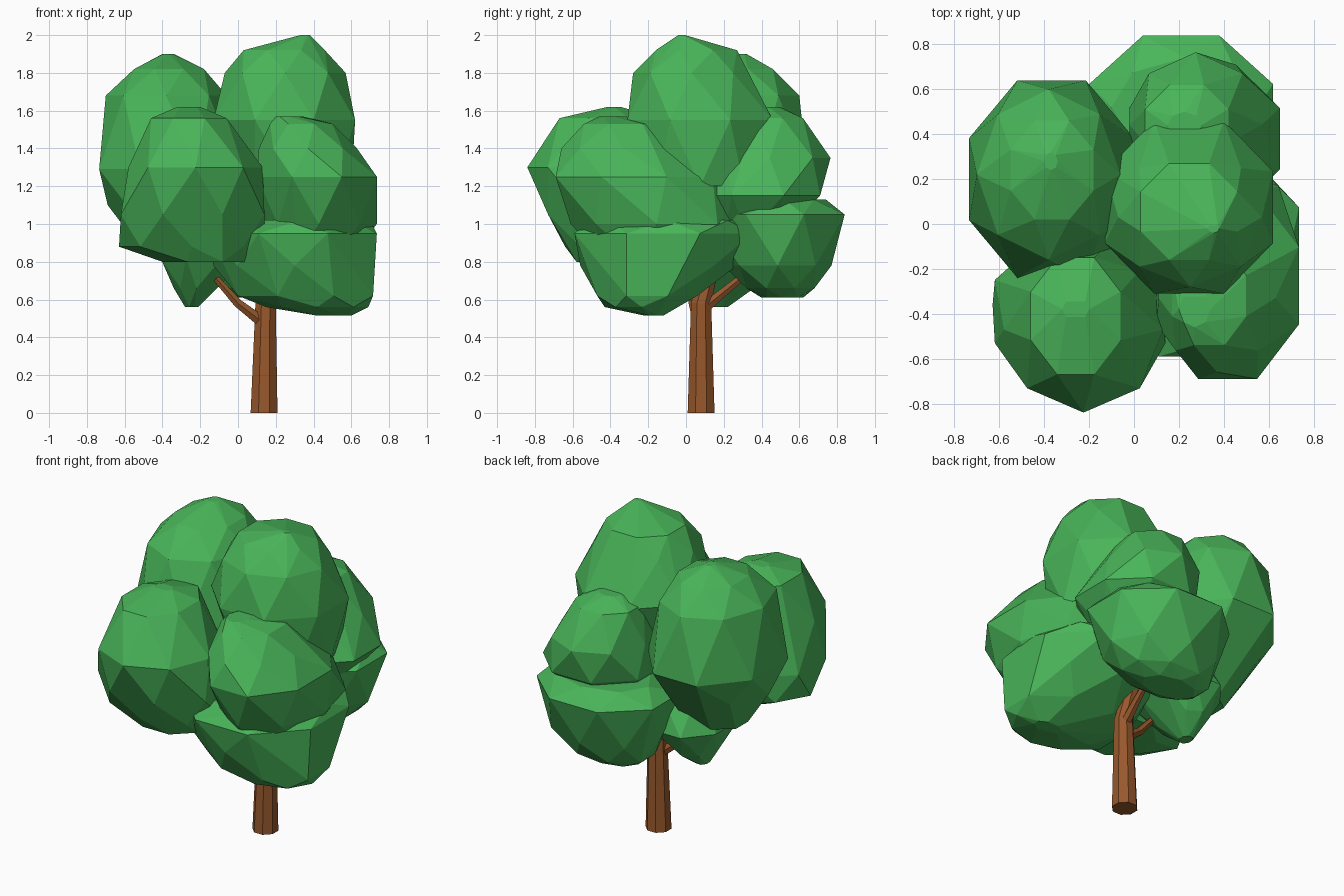
import bpy, bmesh, math
from mathutils import Vector


def material(name, rgb):
    m = bpy.data.materials.new(name)
    m.diffuse_color = (*rgb, 1)
    return m


LEAF = material("leaf green", (0.066, 0.46, 0.10))
BARK = material("bark brown", (0.31, 0.098, 0.025))


def finish(bm, name, mat):
    bmesh.ops.recalc_face_normals(bm, faces=bm.faces)
    me = bpy.data.meshes.new(name)
    bm.to_mesh(me)
    bm.free()
    me.materials.append(mat)
    ob = bpy.data.objects.new(name, me)
    bpy.context.collection.objects.link(ob)
    return ob


def clump(name, *rings, sides=8):
    """Faceted leaf clump: hull of octagonal rings (z, x0, x1, y0, y1), staggered."""
    bm = bmesh.new()
    for i, (z, x0, x1, y0, y1) in enumerate(rings):
        off = 0.5 * (i % 2)
        reach = math.cos(off * math.tau / sides)
        for k in range(sides):
            a = (k + off) * math.tau / sides
            bm.verts.new(((x0 + x1) / 2 + (x1 - x0) / 2 * math.cos(a) / reach,
                          (y0 + y1) / 2 + (y1 - y0) / 2 * math.sin(a) / reach, z))
    bmesh.ops.convex_hull(bm, input=bm.verts)
    bmesh.ops.delete(bm, geom=[v for v in bm.verts if not v.link_faces], context='VERTS')
    # merge nearly flat triangles into larger facets
    bmesh.ops.dissolve_limit(bm, angle_limit=math.radians(8),
                             verts=bm.verts, edges=bm.edges)
    return finish(bm, name, LEAF)


def limb(name, path, radii, sides):
    """Tapered polygonal tube along a path."""
    bm = bmesh.new()
    pts = [Vector(q) for q in path]
    rings = []
    for i, q in enumerate(pts):
        d = pts[min(i + 1, len(pts) - 1)] - pts[max(i - 1, 0)]
        if i == 0 and abs(q.z) < 1e-6:
            d = Vector((0, 0, 1))
        d.normalize()
        u = Vector((0, 1, 0)).cross(d) if abs(d.y) < 0.7 else Vector((1, 0, 0)).cross(d)
        u.normalize()
        w = d.cross(u)
        rings.append([bm.verts.new(q + radii[i] * (
            u * math.cos((k + 0.5) * math.tau / sides) +
            w * math.sin((k + 0.5) * math.tau / sides))) for k in range(sides)])
    for a, b in zip(rings, rings[1:]):
        for k in range(sides):
            n = (k + 1) % sides
            bm.faces.new((a[k], a[n], b[n], b[k]))
    bm.faces.new(rings[0][::-1])
    bm.faces.new(rings[-1])
    return finish(bm, name, BARK)


# upper leaf clumps
clump("crown_top",
      (2.0, 0.33, 0.38, -0.04, 0.0), (1.92, 0.03, 0.46, -0.16, 0.27),
      (1.8, -0.07, 0.57, -0.28, 0.34), (1.55, -0.13, 0.62, -0.31, 0.46),
      (1.2, 0.0, 0.6, -0.25, 0.4))
clump("crown_left_back",
      (1.9, -0.4, -0.34, 0.24, 0.32), (1.82, -0.55, -0.18, 0.02, 0.46),
      (1.68, -0.7, -0.06, -0.16, 0.6), (1.29, -0.735, 0.0, -0.24, 0.64),
      (1.1, -0.69, 0.0, -0.2, 0.5), (0.85, -0.5, -0.1, 0.0, 0.3))
# middle leaf clumps
clump("crown_left_front",
      (1.62, -0.32, -0.2, -0.43, -0.33), (1.56, -0.46, -0.06, -0.67, -0.15),
      (1.3, -0.58, 0.13, -0.84, -0.1), (1.05, -0.62, 0.14, -0.73, -0.05),
      (0.88, -0.63, 0.14, -0.64, -0.08), (0.8, -0.4, 0.05, -0.58, -0.15))
clump("crown_right_front",
      (1.57, 0.2, 0.34, -0.46, -0.3), (1.53, 0.17, 0.5, -0.54, -0.1),
      (1.4, 0.11, 0.63, -0.66, 0.0), (1.25, 0.1, 0.735, -0.69, 0.14),
      (1.0, 0.12, 0.735, -0.61, 0.3), (0.83, 0.2, 0.6, -0.45, 0.1))
clump("crown_right_back",
      (1.62, 0.15, 0.3, 0.38, 0.5), (1.56, 0.05, 0.42, 0.25, 0.62),
      (1.35, -0.02, 0.57, 0.12, 0.765), (1.15, -0.02, 0.65, 0.05, 0.71),
      (0.95, 0.1, 0.5, 0.15, 0.5))
# low leaf clumps
clump("crown_low_right",
      (1.02, -0.05, 0.7, -0.53, 0.35), (0.95, -0.15, 0.735, -0.59, 0.35),
      (0.78, -0.13, 0.73, -0.56, 0.27), (0.62, 0.0, 0.715, -0.47, 0.06),
      (0.56, 0.15, 0.69, -0.43, -0.04), (0.515, 0.42, 0.6, -0.22, -0.12))
clump("crown_low_back",
      (1.13, -0.1, 0.55, 0.3, 0.74), (1.05, -0.2, 0.62, 0.1, 0.84),
      (0.78, -0.15, 0.58, 0.2, 0.77), (0.66, -0.08, 0.45, 0.32, 0.68),
      (0.61, -0.02, 0.35, 0.4, 0.62))
clump("crown_low_left",
      (1.0, -0.35, 0.1, -0.05, 0.4), (0.82, -0.41, 0.05, -0.1, 0.45),
      (0.66, -0.34, -0.1, 0.0, 0.36), (0.56, -0.28, -0.21, 0.13, 0.22))

# trunk and branches
limb("trunk", [(0.138, 0.08, 0), (0.146, 0.08, 0.58), (0.14, 0.12, 0.72), (0.12, 0.2, 0.9)],
     [0.077, 0.058, 0.045, 0.03], 8)
limb("left_branch", [(0.13, 0.07, 0.48), (0.0, 0.04, 0.58), (-0.15, 0.02, 0.75)],
     [0.034, 0.026, 0.018], 6)
limb("back_branch", [(0.15, 0.09, 0.55), (0.16, 0.2, 0.64), (0.17, 0.36, 0.77)],
     [0.034, 0.026, 0.018], 6)
